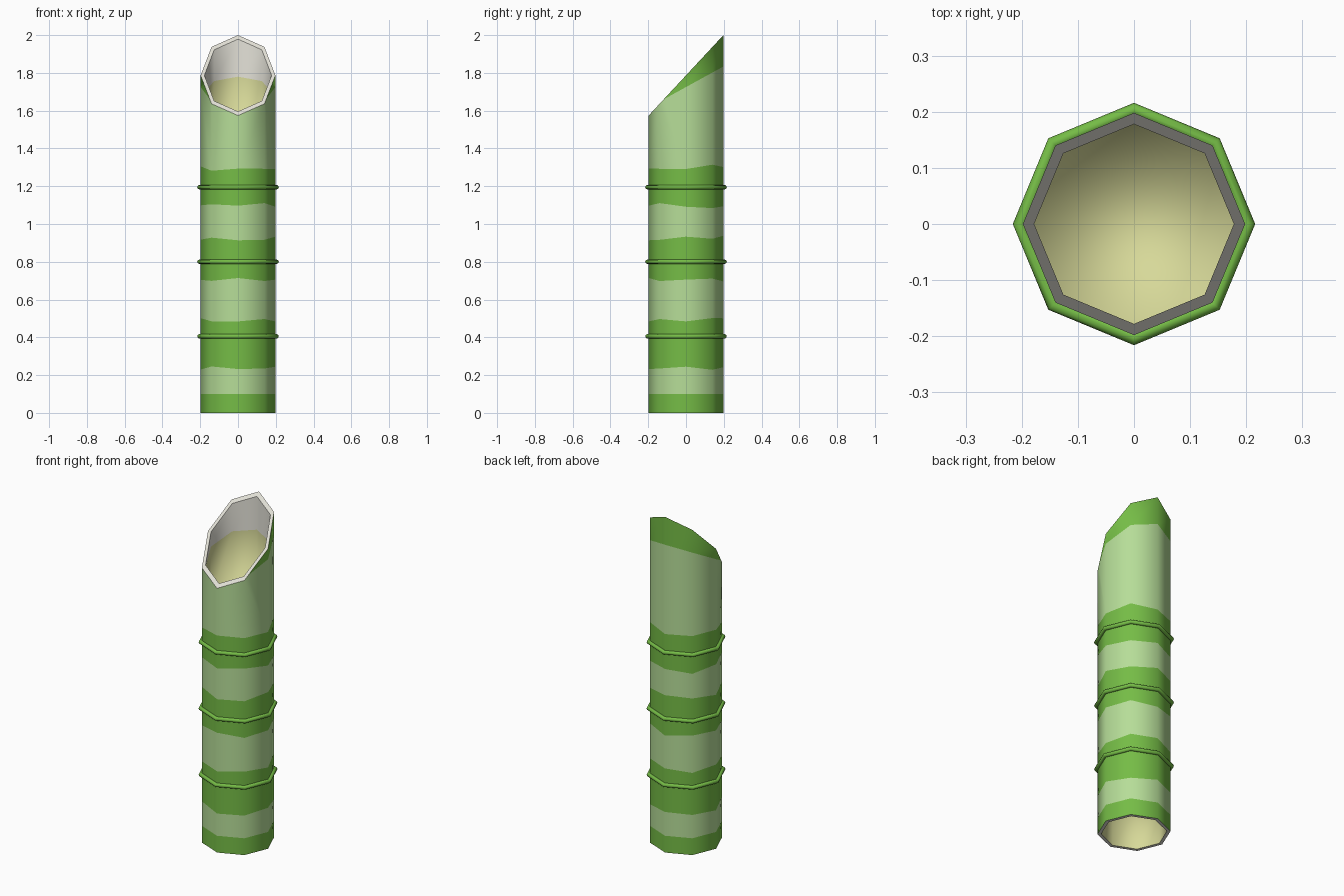
import bpy, bmesh, math
from mathutils import Vector

if "Cube" in bpy.data.objects:
    bpy.data.objects.remove(bpy.data.objects["Cube"])

R_OUT, R_IN, SIDES = 0.198, 0.178, 8
FLOOR_TOP, FLOOR_BOTTOM = 1.4, 0.25


def srgb(r, g, b):
    return [((c / 255 + 0.055) / 1.055) ** 2.4 for c in (r, g, b)] + [1]


def material(name, rgb):
    m = bpy.data.materials.new(name)
    m.diffuse_color = srgb(*rgb)
    m.use_nodes = True
    m.node_tree.nodes["Principled BSDF"].inputs["Base Color"].default_value = m.diffuse_color
    return m


GREEN = material("stalk green", (117, 188, 70))
LIGHT = material("pale green", (182, 221, 152))
CREAM = material("cream", (228, 226, 216))
YELLOW = material("pale yellow", (215, 217, 153))


def cut_z(y):
    # slanted cut across the top
    return 1.787 + 1.0757 * y


def loop(bm, r, z):
    # octagon of vertices; z is a height or a function of y
    out = []
    for i in range(SIDES):
        a = 2 * math.pi * i / SIDES
        x, y = r * math.cos(a), r * math.sin(a)
        out.append(bm.verts.new((x, y, z(y) if callable(z) else z)))
    return out


def bridge(bm, a, b):
    for i in range(SIDES):
        j = (i + 1) % SIDES
        bm.faces.new((a[i], a[j], b[j], b[i]))


def bisect(bm, z0, slope):
    bmesh.ops.bisect_plane(bm, geom=bm.verts[:] + bm.edges[:] + bm.faces[:],
                           plane_co=(0, 0, z0), plane_no=Vector((0, -slope, 1)).normalized())


def finish(bm, name, mats, angle=180):
    me = bpy.data.meshes.new(name)
    bm.to_mesh(me)
    bm.free()
    for m in mats:
        me.materials.append(m)
    ob = bpy.data.objects.new(name, me)
    bpy.context.collection.objects.link(ob)
    bpy.ops.object.select_all(action='DESELECT')
    ob.select_set(True)
    bpy.context.view_layer.objects.active = ob
    if angle < 180:
        bpy.ops.object.shade_smooth_by_angle(angle=math.radians(angle))
    else:
        bpy.ops.object.shade_smooth()


# Outer wall with alternating bands
bands = [(0.10, 0), (0.237, 0), (0.493, 0.03), (0.705, 0), (0.925, 0.04),
         (1.095, -0.05), (1.298, 0.05), (1.725, 0.55)]
bm = bmesh.new()
bridge(bm, loop(bm, R_OUT, 0), loop(bm, R_OUT, cut_z))
for b in bands:
    bisect(bm, *b)
for f in bm.faces:
    c = f.calc_center_median()
    f.material_index = sum(c.z > z0 + s * c.y for z0, s in bands) % 2
for v in bm.verts:  # slight waviness of the band edges
    if 0.15 < v.co.z < 1.4:
        v.co.z += 0.009 * math.sin(3 * math.atan2(v.co.y, v.co.x) + 9 * v.co.z)
finish(bm, "stalk_wall", [GREEN, LIGHT], 60)

# Upper hollow with its floor
bm = bmesh.new()
base = loop(bm, R_IN, FLOOR_TOP)
bridge(bm, loop(bm, R_IN, cut_z), base)
bm.faces.new(base)
bisect(bm, 1.70, 0.45)
for f in bm.faces:
    c = f.calc_center_median()
    f.material_index = int(c.z > 1.70 + 0.45 * c.y)
finish(bm, "upper_hollow", [YELLOW, CREAM])

# Lower hollow with its ceiling
bm = bmesh.new()
top = loop(bm, R_IN, FLOOR_BOTTOM)
bridge(bm, top, loop(bm, R_IN, 0))
bm.faces.new(top[::-1])
finish(bm, "lower_hollow", [YELLOW])

# Cut rims at both ends
for name, z, outer, inner in (("top_rim", cut_z, R_OUT, R_IN), ("bottom_rim", 0, R_IN, R_OUT)):
    bm = bmesh.new()
    bridge(bm, loop(bm, outer, z), loop(bm, inner, z))
    finish(bm, name, [CREAM], 30)

# Node rings
for i, z in enumerate((0.405, 0.80, 1.195)):
    bpy.ops.mesh.primitive_torus_add(major_segments=SIDES, minor_segments=8,
                                     major_radius=0.204, minor_radius=0.012, location=(0, 0, z))
    ring = bpy.context.object
    ring.name = f"node_ring_{i + 1}"
    ring.data.materials.append(GREEN)
    bpy.ops.object.shade_smooth_by_angle(angle=math.radians(60))
